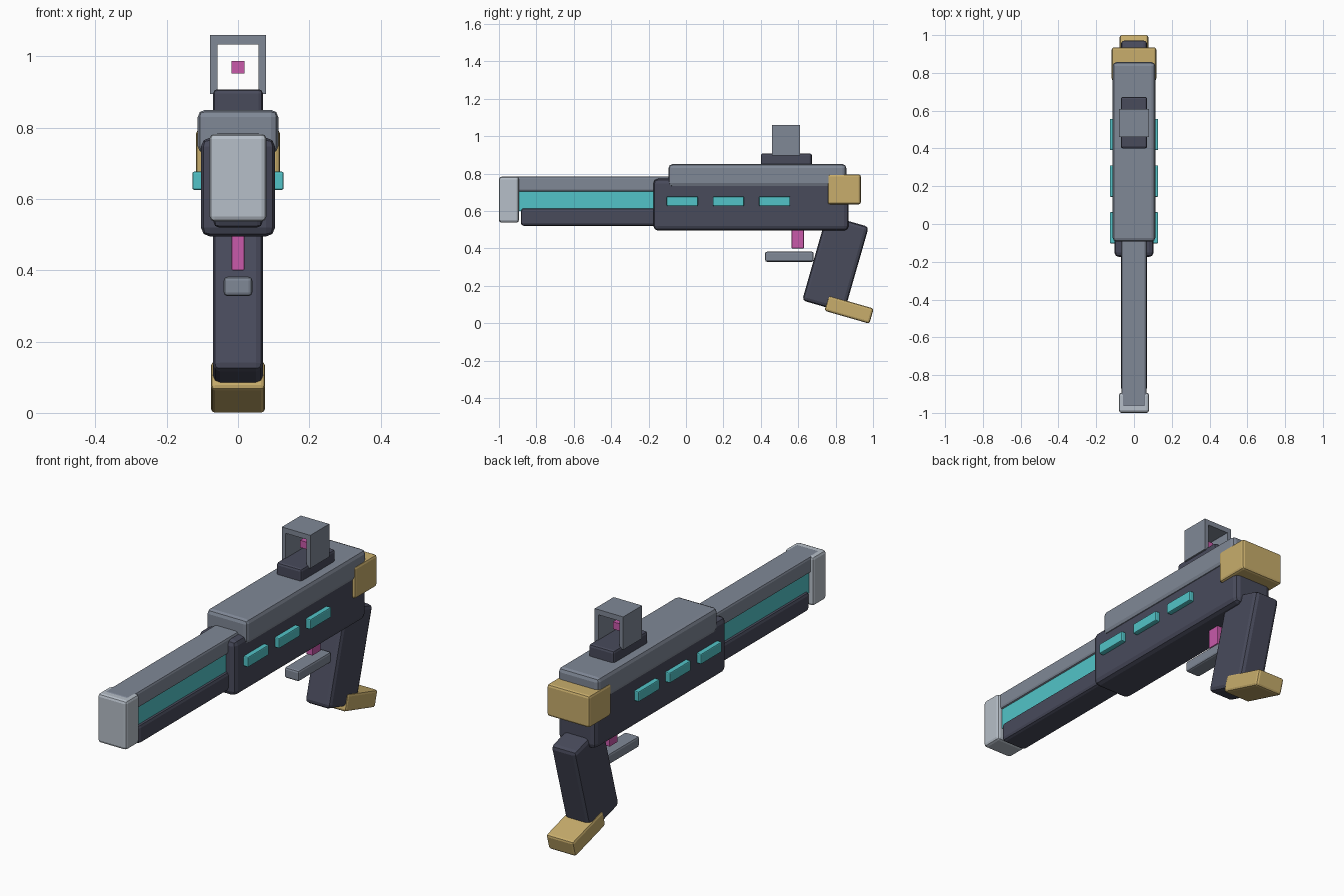
import bpy, bmesh, math
from mathutils import Matrix, Vector

old = bpy.data.objects.get("Cube")
if old:
    bpy.data.objects.remove(old, do_unlink=True)


def material(name, r, g, b):
    m = bpy.data.materials.new(name)
    m.use_nodes = True
    m.diffuse_color = (r, g, b, 1)
    m.node_tree.nodes["Principled BSDF"].inputs["Base Color"].default_value = (r, g, b, 1)
    return m


DARK = material("dark slate", 0.065, 0.069, 0.105)
GREY = material("steel grey", 0.215, 0.246, 0.305)
PALE = material("pale steel", 0.47, 0.52, 0.58)
GOLD = material("gold", 0.58, 0.42, 0.15)
CYAN = material("cyan glow", 0.085, 0.55, 0.58)
PINK = material("pink", 0.58, 0.10, 0.40)


def finish(name, bm, mat):
    mesh = bpy.data.meshes.new(name)
    bm.to_mesh(mesh)
    bm.free()
    mesh.materials.append(mat)
    ob = bpy.data.objects.new(name, mesh)
    bpy.context.scene.collection.objects.link(ob)
    return ob


def box(name, mat, xs, ys, zs, bevel=0.015, tilt=0):
    """Bevelled block between (min, max) ranges, tilted about its own x axis."""
    ranges = (xs, ys, zs)
    size = [hi - lo for lo, hi in ranges]
    centre = Vector([(lo + hi) / 2 for lo, hi in ranges])
    bm = bmesh.new()
    bmesh.ops.create_cube(bm, size=1)
    bmesh.ops.scale(bm, vec=size, verts=bm.verts)
    if bevel:
        bmesh.ops.bevel(bm, geom=bm.edges[:], offset=bevel, segments=2,
                        profile=0.5, affect='EDGES')
    bm.transform(Matrix.Translation(centre) @ Matrix.Rotation(math.radians(tilt), 4, 'X'))
    return finish(name, bm, mat)


def mid(half):
    return (-half, half)


# Body
box("receiver", DARK, mid(0.104), (-0.175, 0.87), (0.495, 0.772), 0.025)
box("top_cover", GREY, mid(0.113), (-0.093, 0.857), (0.728, 0.85), 0.02)
box("rear_cap", GOLD, mid(0.118), (0.758, 0.935), (0.635, 0.795), 0.012)

# Barrel assembly
box("upper_barrel", GREY, mid(0.066), (-0.97, 0.0), (0.702, 0.785), 0.012)
box("energy_strip", CYAN, mid(0.056), (-0.93, -0.1), (0.6, 0.72), 0)
box("lower_barrel", DARK, mid(0.069), (-0.883, -0.1), (0.52, 0.615), 0.016)
box("muzzle_block", PALE, mid(0.08), (-1.0, -0.893), (0.537, 0.783), 0.014)

# Side lights, three on each side
for side, sign in (("left", 1), ("right", -1)):
    for i in range(3):
        y = -0.02 + i * 0.247
        xs = sorted((sign * 0.095, sign * 0.128))
        box(f"{side}_light_{i + 1}", CYAN, xs, (y - 0.083, y + 0.083),
            (0.626, 0.677), 0.005)

# Grip, trigger and guard
box("grip", DARK, mid(0.07), (0.682, 0.916), (0.08, 0.556), 0.02, -16)
box("grip_base", GOLD, mid(0.076), (0.747, 0.997), (0.03, 0.114), 0.012, -16)
box("trigger", PINK, mid(0.018), (0.565, 0.63), (0.4, 0.52), 0.003)
box("trigger_guard", GREY, mid(0.04), (0.423, 0.683), (0.328, 0.382), 0.01)

# Sight: base, open square frame and floating dot
box("sight_base", DARK, mid(0.07), (0.4, 0.673), (0.83, 0.908), 0.012)

bm = bmesh.new()
loops = []
for y in (0.46, 0.61):
    for half, low, high in ((0.079, 0.895, 1.06), (0.058, 0.903, 1.034)):
        loops.append([bm.verts.new((x, y, z)) for x, z in
                      ((-half, low), (half, low), (half, high), (-half, high))])
front_out, front_in, back_out, back_in = loops
for a, b in ((front_out, front_in), (front_in, back_in),
             (back_in, back_out), (back_out, front_out)):
    for i in range(4):
        j = (i + 1) % 4
        bm.faces.new((a[i], a[j], b[j], b[i]))
bmesh.ops.recalc_face_normals(bm, faces=bm.faces[:])
finish("sight_frame", bm, GREY)

box("sight_dot", PINK, mid(0.018), (0.517, 0.553), (0.952, 0.988), 0)
